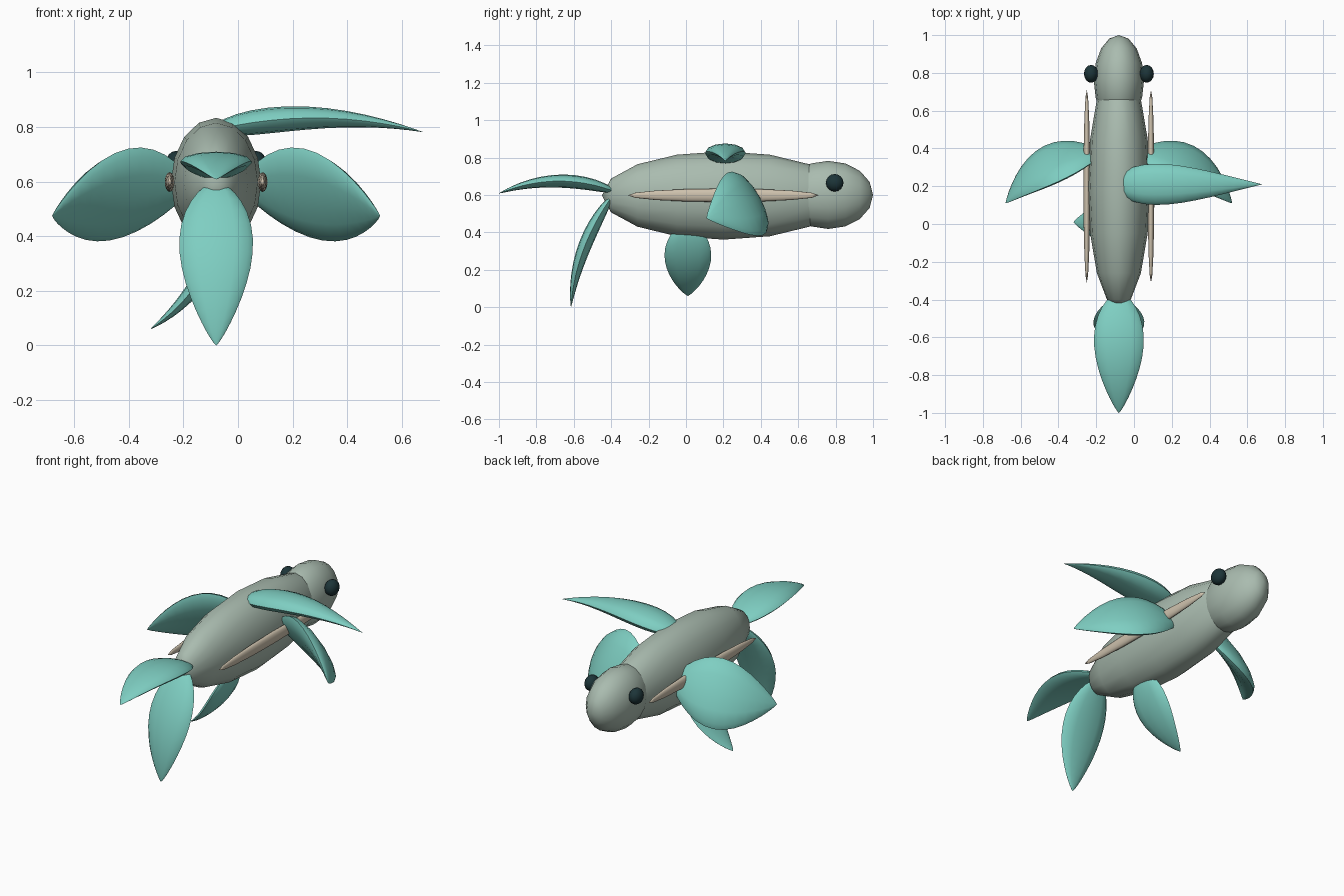
import bpy, bmesh, math
from mathutils import Vector

if "Cube" in bpy.data.objects:
    bpy.data.objects.remove(bpy.data.objects["Cube"])

CX = -0.08  # body axis in x


def material(name, rgb):
    m = bpy.data.materials.new(name)
    m.diffuse_color = (*rgb, 1)
    m.use_nodes = True
    m.node_tree.nodes["Principled BSDF"].inputs["Base Color"].default_value = m.diffuse_color
    return m


skin = material("skin", (0.40, 0.50, 0.43))
teal = material("fin_teal", (0.21, 0.62, 0.54))
bone = material("stripe_beige", (0.62, 0.54, 0.42))
dark = material("eye_dark", (0.012, 0.035, 0.04))


def finish(name, bm, mat):
    bmesh.ops.recalc_face_normals(bm, faces=bm.faces)
    me = bpy.data.meshes.new(name)
    bm.to_mesh(me)
    bm.free()
    me.materials.append(mat)
    ob = bpy.data.objects.new(name, me)
    bpy.context.collection.objects.link(ob)
    bpy.context.view_layer.objects.active = ob
    ob.select_set(True)
    bpy.ops.object.shade_smooth_by_angle(angle=math.radians(50))
    ob.select_set(False)


def ellipsoid(name, centre, radii, mat, seg=16, rings=8):
    # poles lie along y
    bm = bmesh.new()
    bmesh.ops.create_uvsphere(bm, u_segments=seg, v_segments=rings, radius=1)
    for v in bm.verts:
        x, y, z = v.co
        v.co = Vector(centre) + Vector((x * radii[0], z * radii[1], -y * radii[2]))
    finish(name, bm, mat)


def fin(name, root, tip, side, half, thick, bow, p=0.75, q=0.8, n=16, sides=12):
    # leaf: flattened sections along a bowed midline
    root, tip, bow = Vector(root), Vector(tip), Vector(bow)
    side = Vector(side).normalized()
    bm = bmesh.new()
    first = bm.verts.new(root)
    last = bm.verts.new(tip)
    loops = []
    for i in range(n):
        t = 0.5 - 0.5 * math.cos(math.pi * (i + 1) / (n + 1))
        c = root.lerp(tip, t) + bow * 4 * t * (1 - t)
        tangent = tip - root + bow * 4 * (1 - 2 * t)
        normal = tangent.cross(side).normalized()
        w = math.sin(math.pi * t ** p) ** q
        loops.append([bm.verts.new(c + side * half * w * math.cos(a) + normal * thick * w * math.sin(a))
                      for a in (2 * math.pi * k / sides for k in range(sides))])
    for k in range(sides):
        j = (k + 1) % sides
        bm.faces.new((first, loops[0][j], loops[0][k]))
        bm.faces.new((last, loops[-1][k], loops[-1][j]))
        for a, b in zip(loops, loops[1:]):
            bm.faces.new((a[k], a[j], b[j], b[k]))
    finish(name, bm, teal)


# body and head
ellipsoid("body", (CX, 0.20, 0.597), (0.165, 0.65, 0.236), skin)
ellipsoid("head", (CX, 0.76, 0.60), (0.133, 0.24, 0.182), skin)

# paired parts: eyes, side stripes, pectoral fins
for s, label in ((-1, "left"), (1, "right")):
    ellipsoid("eye_" + label, (CX + s * 0.147, 0.795, 0.665), (0.038, 0.047, 0.047), dark)
    ellipsoid("side_stripe_" + label, (CX + s * 0.17, 0.20, 0.598), (0.018, 0.51, 0.036), bone)
    fin("pectoral_fin_" + label, (CX + s * 0.09, 0.38, 0.58), (CX + s * 0.60, 0.11, 0.475),
        (s * 0.07, 0.19, -0.345), 0.195, 0.045, (s * 0.035, 0.06, 0.02), 0.85, 0.85)

# single fins
fin("dorsal_fin", (CX - 0.02, 0.21, 0.785), (0.68, 0.21, 0.78), (0, 1, 0),
    0.109, 0.047, (0, 0, 0.05), 0.55, 1.0)
fin("pelvic_fin", (-0.04, 0.01, 0.45), (-0.32, 0.01, 0.06), (0, 1, 0),
    0.125, 0.03, (0.03, 0, -0.03), 0.7, 0.8)
fin("upper_tail_fin", (CX, -0.36, 0.61), (CX, -1.0, 0.608), (1, 0, 0),
    0.132, 0.036, (0, 0, 0.065))
fin("lower_tail_fin", (CX, -0.39, 0.60), (CX, -0.615, 0.0), (1, 0, 0),
    0.135, 0.036, (0, -0.045, 0.01))
